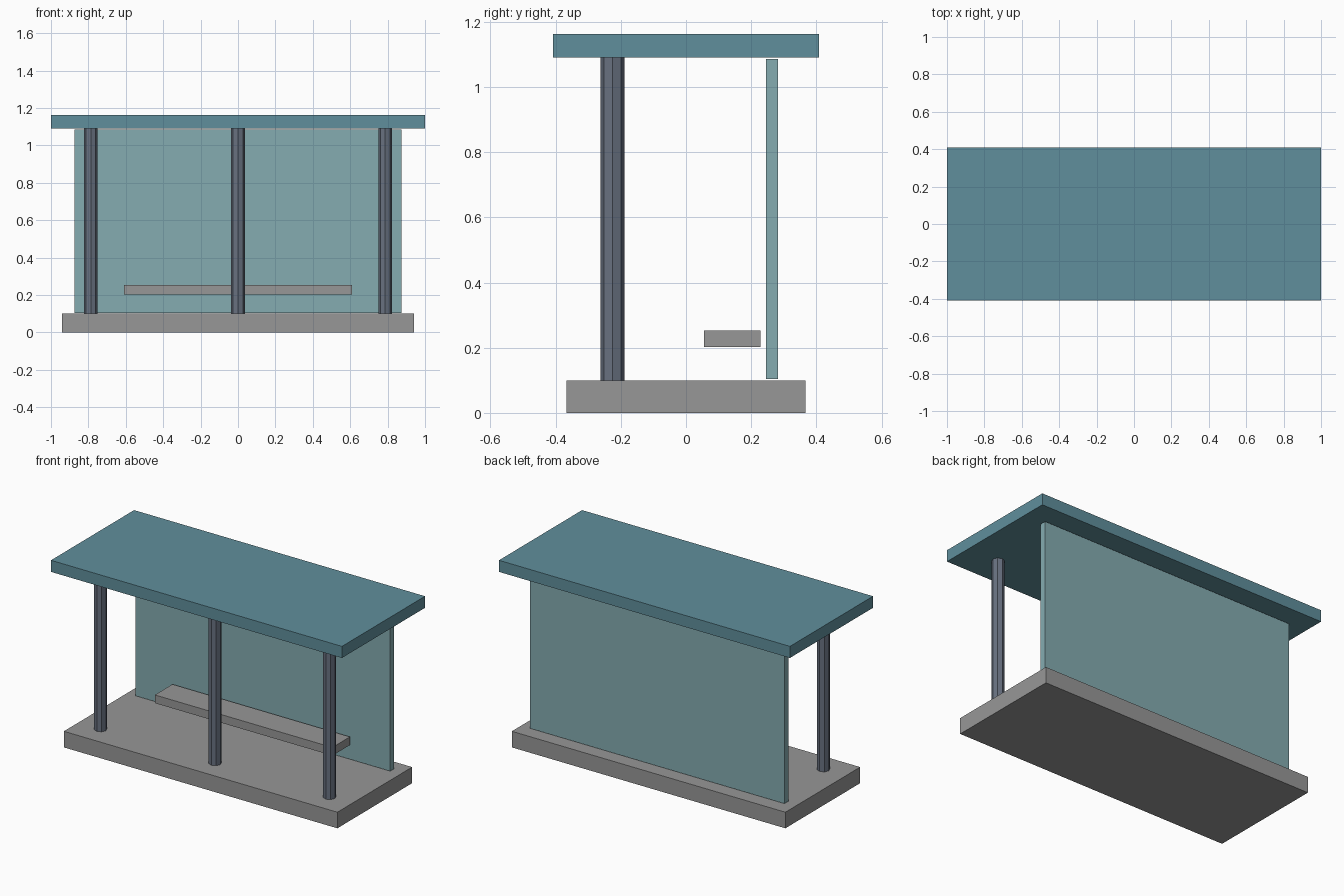
import bpy
import math

default = bpy.data.objects.get("Cube")
if default:
    bpy.data.objects.remove(default, do_unlink=True)


def make_material(name, srgb_hex):
    """Flat material from an sRGB hex colour, stored as linear values."""
    channels = [int(srgb_hex[i:i + 2], 16) / 255 for i in (0, 2, 4)]
    linear = [((c + 0.055) / 1.055) ** 2.4 for c in channels]
    mat = bpy.data.materials.new(name)
    mat.use_nodes = True
    mat.diffuse_color = (*linear, 1)
    bsdf = mat.node_tree.nodes["Principled BSDF"]
    bsdf.inputs["Base Color"].default_value = (*linear, 1)
    bsdf.inputs["Roughness"].default_value = 0.8
    return mat


concrete = make_material("concrete_grey", "979797")
teal = make_material("roof_teal", "608F9C")
glass = make_material("panel_pale_teal", "85ACB1")
steel = make_material("post_slate", "687180")


def box(name, mat, x, y, z):
    """Box spanning the given (low, high) ranges."""
    spans = (x, y, z)
    bpy.ops.mesh.primitive_cube_add(size=1, location=[(a + b) / 2 for a, b in spans])
    obj = bpy.context.object
    obj.name = name
    obj.scale = [b - a for a, b in spans]
    bpy.ops.object.transform_apply(location=False, rotation=False, scale=True)
    obj.data.materials.append(mat)
    return obj


def post(name, x, low=0.10, high=1.09):
    """Eight-sided post with corners on the x and y axes."""
    bpy.ops.mesh.primitive_cylinder_add(
        vertices=8, radius=0.037, depth=high - low,
        location=(x, -0.225, (low + high) / 2))
    obj = bpy.context.object
    obj.name = name
    obj.data.materials.append(steel)
    return obj


# Ground slab and flat roof
box("base_slab", concrete, (-0.94, 0.94), (-0.367, 0.367), (0, 0.10))
box("roof", teal, (-1, 1), (-0.408, 0.408), (1.09, 1.162))

# Rear wall panel and the bench in front of it
box("back_panel", glass, (-0.875, 0.875), (0.245, 0.283), (0.104, 1.085))
box("bench", concrete, (-0.61, 0.61), (0.055, 0.228), (0.202, 0.253))

# Row of front posts
for side, x in (("right", -0.787), ("middle", 0), ("left", 0.787)):
    post(f"{side}_post", x)
